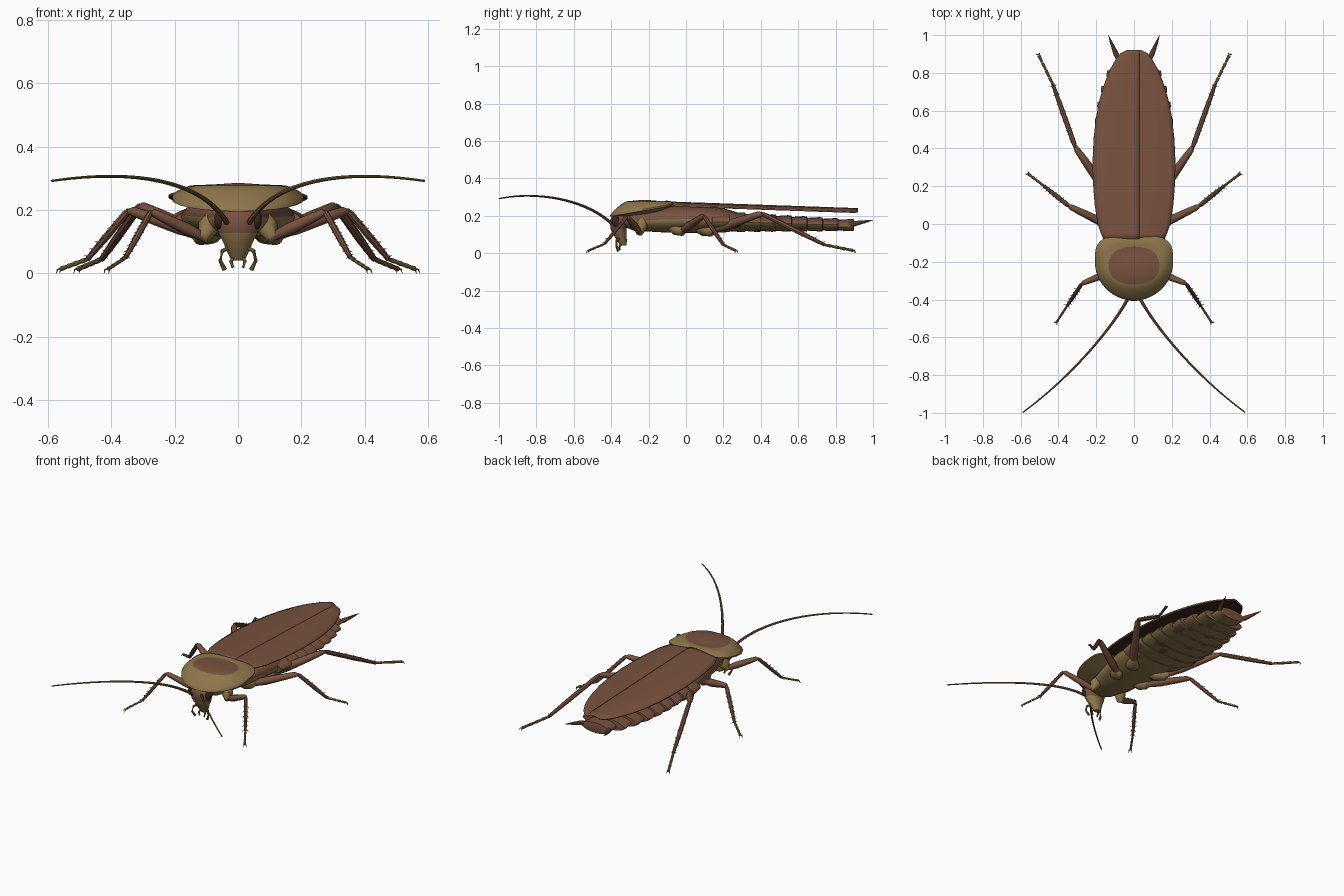
import bpy, bmesh, math, random
from mathutils import Vector
from mathutils.geometry import interpolate_bezier

random.seed(4)
if "Cube" in bpy.data.objects:
    bpy.data.objects.remove(bpy.data.objects["Cube"])


def material(name, rgb):
    m = bpy.data.materials.new(name)
    m.use_nodes = True
    m.diffuse_color = (*rgb, 1)
    m.node_tree.nodes["Principled BSDF"].inputs["Base Color"].default_value = (*rgb, 1)
    return m


BROWN = material("chestnut brown", (0.19, 0.085, 0.05))
TAN = material("olive tan", (0.27, 0.18, 0.07))
DARK = material("dark brown", (0.04, 0.018, 0.013))
OLIVE = material("antenna olive", (0.19, 0.12, 0.05))


def ring(c, d, rx, ry, n=12):
    """Ellipse of n points around c, facing along d."""
    d = Vector(d).normalized()
    side = d.cross(Vector((0, 0, 1)))
    side = side.normalized() if side.length > 0.2 else Vector((1, 0, 0))
    up = side.cross(d).normalized()
    return [Vector(c) + side * rx * math.cos(2 * math.pi * i / n)
            + up * ry * math.sin(2 * math.pi * i / n) for i in range(n)]


def tube(points, radii, n=8):
    p = [Vector(q) for q in points]
    last = len(p) - 1
    return [ring(p[i], p[min(i + 1, last)] - p[max(i - 1, 0)], radii[i], radii[i], n)
            for i in range(last + 1)]


def finish(name, bm, mats, rule=None, normals=True):
    if normals:
        bmesh.ops.recalc_face_normals(bm, faces=bm.faces)
    bm.normal_update()
    if rule:
        for f in bm.faces:
            f.material_index = rule(f.calc_center_median(), f.normal)
    me = bpy.data.meshes.new(name)
    bm.to_mesh(me)
    bm.free()
    for m in mats:
        me.materials.append(m)
    ob = bpy.data.objects.new(name, me)
    bpy.context.collection.objects.link(ob)
    bpy.ops.object.select_all(action="DESELECT")
    ob.select_set(True)
    bpy.context.view_layer.objects.active = ob
    bpy.ops.object.shade_smooth_by_angle(angle=math.radians(40))
    return ob


def loft(name, shells, mats, rule=None):
    """Skin one or more closed lists of rings into a single object."""
    bm = bmesh.new()
    for rings in shells:
        vs = [[bm.verts.new(p) for p in r] for r in rings]
        for a, b in zip(vs, vs[1:]):
            for i in range(len(a)):
                j = (i + 1) % len(a)
                bm.faces.new((a[i], a[j], b[j], b[i]))
        bm.faces.new(vs[0])
        bm.faces.new(vs[-1])
    return finish(name, bm, mats, rule)


def belly(c, n):
    return 1 if n.z < -0.15 else 0


# Thorax
Y = Vector((0, 1, 0))
stations = [(-0.37, 0.19, 0.04, 0.03), (-0.28, 0.175, 0.09, 0.055), (-0.1, 0.18, 0.14, 0.07),
            (0.05, 0.183, 0.17, 0.075), (0.2, 0.175, 0.185, 0.065), (0.27, 0.17, 0.17, 0.05)]
loft("thorax", [[ring((0, y, z), Y, w, h, 24) for y, z, w, h in stations]], (BROWN, TAN), belly)

# Abdomen of overlapping flared segments
segments = []
count = 9
for k in range(count):
    y = 0.14 + 0.083 * k
    t = k / (count - 1)
    w = 0.215 * math.sqrt(1 - (max(0, t - 0.3) / 0.78) ** 2)
    h = 0.056 - 0.024 * t
    z = 0.168 - 0.018 * t
    segments.append([ring((0, y, z), Y, w * 0.93, h * 0.88, 28),
                     ring((0, y + 0.07, z), Y, w, h, 28),
                     ring((0, y + 0.092, z), Y, w * 0.98, h * 0.98, 28),
                     ring((0, y + 0.094, z), Y, w * 0.85, h * 0.8, 28)])


def mottled(c, n):
    return 1 if n.z < -0.15 and random.random() > 0.1 else 0


loft("abdomen", segments, (BROWN, TAN), mottled)

# Folded forewings, the right one lapping over the left
outline = [(-0.085, 0.16), (-0.05, 0.175), (0, 0.193), (0.1, 0.208), (0.2, 0.216), (0.32, 0.22),
           (0.45, 0.214), (0.56, 0.202), (0.66, 0.182), (0.75, 0.155), (0.82, 0.126),
           (0.87, 0.098), (0.905, 0.07), (0.92, 0.04)]
for name, s, lap, lift in (("left_forewing", 1, 0, 0), ("right_forewing", -1, 0.03, 0.003)):
    bm = bmesh.new()
    rows = []
    for y, w in outline:
        xs = [-lap + (w + lap) * u / 8 for u in range(9)]
        rows.append([bm.verts.new((s * x, y, 0.273 + lift - 0.035 * (y + 0.08)
                                   - 0.016 * (x / w) ** 2)) for x in xs])
    for a, b in zip(rows, rows[1:]):
        for i in range(8):
            quad = (a[i], a[i + 1], b[i + 1], b[i])
            bm.faces.new(quad if s > 0 else quad[::-1])
    wing = finish(name, bm, (BROWN, DARK), normals=False)
    mod = wing.modifiers.new("thickness", "SOLIDIFY")
    mod.thickness = 0.008
    mod.offset = -1
    mod.material_offset = 1

# Shield over the thorax: rim, top dome with a dark patch, shallow underside
N = 48


def squircle(a, rx, ry, e):
    c, s = math.cos(a), math.sin(a)
    return Vector((rx * math.copysign(abs(c) ** (2 / e), c),
                   ry * math.copysign(abs(s) ** (2 / e), s), 0))


angles = [2 * math.pi * i / N for i in range(N)]
rim, patch = [], []
for a in angles:
    s = math.sin(a)
    edge = squircle(a, 0.207, 0.14 if s > 0 else 0.205, 3.6 if s > 0 else 2)
    rim.append(edge + Vector((0, -0.2, 0.24 + 0.03 * edge.y / 0.17)))
    patch.append(squircle(a, 0.135, 0.1, 2.3) + Vector((0, -0.22, 0.277)))
top = Vector((0, -0.22, 0.286))
shield = [[top.lerp(p, k) for p in patch] for k in (0.05, 0.5, 1)]
for k in (0.3, 0.6, 0.85, 1):
    shield.append([p.lerp(r, k) + Vector((0, 0, 0.035 * k * (1 - k))) for p, r in zip(patch, rim)])
shield.append([r - Vector((0, 0, 0.008)) for r in rim])
base = Vector((0, -0.2, 0.2))
for k in (0.25, 0.6, 0.95):
    shield.append([r.lerp(base, k) - Vector((0, 0, 0.008 * (1 - k))) for r in rim])


def shield_colour(c, n):
    x, y = abs(c.x) / 0.135, abs(c.y + 0.22) / 0.1
    return 1 if n.z > 0.3 and x ** 2.3 + y ** 2.3 < 1 else 0


loft("thorax_shield", [shield], (TAN, BROWN), shield_colour)

# Head hanging below the shield
head = [(-0.33, 0.222, 0.035, 0.03), (-0.35, 0.2, 0.062, 0.045), (-0.36, 0.17, 0.072, 0.048),
        (-0.36, 0.127, 0.062, 0.042), (-0.352, 0.095, 0.045, 0.034),
        (-0.342, 0.065, 0.033, 0.026), (-0.336, 0.04, 0.02, 0.016)]
loft("head", [[ring((0, y, z), (0, 0, -1), w, d, 20) for y, z, w, d in head]], (BROWN, TAN),
     lambda c, n: 1 if c.z < 0.127 else 0)

# Leg joints: coxa top, coxa end, knee, ankle, toe, and thickness
legs = {
    "front": ((0.08, -0.23, 0.175), (0.11, -0.25, 0.115), (0.275, -0.315, 0.195),
              (0.355, -0.435, 0.05), (0.41, -0.52, 0.014), 0.017),
    "middle": ((0.07, -0.08, 0.15), (0.11, -0.02, 0.12), (0.345, 0.095, 0.2),
               (0.475, 0.2, 0.045), (0.56, 0.265, 0.014), 0.02),
    "hind": ((0.06, 0.06, 0.15), (0.12, 0.135, 0.12), (0.31, 0.405, 0.213),
             (0.43, 0.74, 0.045), (0.505, 0.895, 0.014), 0.022),
}

for side, s in (("left", 1), ("right", -1)):
    def flip(p):
        return Vector((p[0] * s, p[1], p[2]))

    # Legs
    for leg, spec in legs.items():
        coxa, hip, knee, ankle, toe = [flip(p) for p in spec[:5]]
        r = spec[5]
        tag = f"{side}_{leg}"
        loft(tag + "_coxa", [tube([coxa, coxa.lerp(hip, 0.5), hip, hip.lerp(knee, 0.12)],
                                  [r * 1.5, r * 2, r * 1.4, r * 0.6], 12)], (TAN,))
        loft(tag + "_femur", [tube([hip, hip.lerp(knee, 0.3), hip.lerp(knee, 0.7),
                                    hip.lerp(knee, 0.95), knee.lerp(ankle, 0.03)],
                                   [r * 0.8, r * 1.15, r * 0.95, r * 0.75, r * 0.35], 10)], (BROWN,))
        parts = [tube([knee, knee.lerp(ankle, 0.08), knee.lerp(ankle, 0.6), ankle],
                      [r * 0.4, r * 0.6, r * 0.6, r * 0.42])]
        # Rows of spines down the shin
        axis = (ankle - knee).normalized()
        across = axis.cross(Vector((0, 0, 1))).normalized()
        for k in range(6):
            root = knee.lerp(ankle, 0.25 + 0.14 * k)
            for way in (across, -across, across.cross(axis)):
                parts.append(tube([root, root + way * 0.019 + axis * 0.015], [0.0035, 0.0005], 5))
        loft(tag + "_tibia", parts, (BROWN,))
        # Jointed foot with two claws
        foot = [tube([ankle.lerp(toe, k / 4), ankle.lerp(toe, (k + 0.9) / 4)],
                     [r * 0.3, r * 0.4]) for k in range(4)]
        ahead = (toe - ankle).normalized() * 0.012
        for way in (across, -across):
            foot.append(tube([toe, toe + ahead * 0.5 + way * 0.008,
                              toe + ahead + way * 0.009 - Vector((0, 0, 0.012))],
                             [0.004, 0.003, 0.0006], 5))
        loft(tag + "_foot", foot, (TAN,))

    # Antenna
    path = interpolate_bezier(*[flip(p) for p in ((0.035, -0.4, 0.16), (0.11, -0.54, 0.29),
                                                  (0.32, -0.8, 0.332), (0.588, -0.997, 0.292))], 36)
    loft(side + "_antenna", [tube(path, [0.0085 - 0.005 * i / 35 for i in range(36)])],
         (OLIVE, BROWN), lambda c, n: 1 if c.y > -0.56 else 0)

    # Eye
    bm = bmesh.new()
    bmesh.ops.create_uvsphere(bm, u_segments=14, v_segments=9, radius=0.022)
    bmesh.ops.scale(bm, vec=(0.7, 1, 1.4), verts=bm.verts)
    bmesh.ops.translate(bm, vec=flip((0.06, -0.375, 0.17)), verts=bm.verts)
    finish(side + "_eye", bm, (DARK,))

    # Mouth feelers
    outer = [flip(p) for p in ((0.025, -0.35, 0.085), (0.05, -0.37, 0.07),
                               (0.056, -0.372, 0.04), (0.042, -0.362, 0.012))]
    inner = [flip(p) for p in ((0.012, -0.34, 0.055), (0.022, -0.355, 0.038), (0.016, -0.355, 0.018))]
    loft(side + "_palps", [tube(outer, [0.006, 0.007, 0.006, 0.008]),
                           tube(inner, [0.006, 0.006, 0.005])], (TAN,))

    # Tail feeler
    tail = [flip(p) for p in ((0.07, 0.85, 0.15), (0.095, 0.9, 0.158), (0.118, 0.955, 0.168), (0.136, 1, 0.177))]
    loft(side + "_cercus", [tube(tail, [0.011, 0.014, 0.008, 0.001])], (BROWN,))
